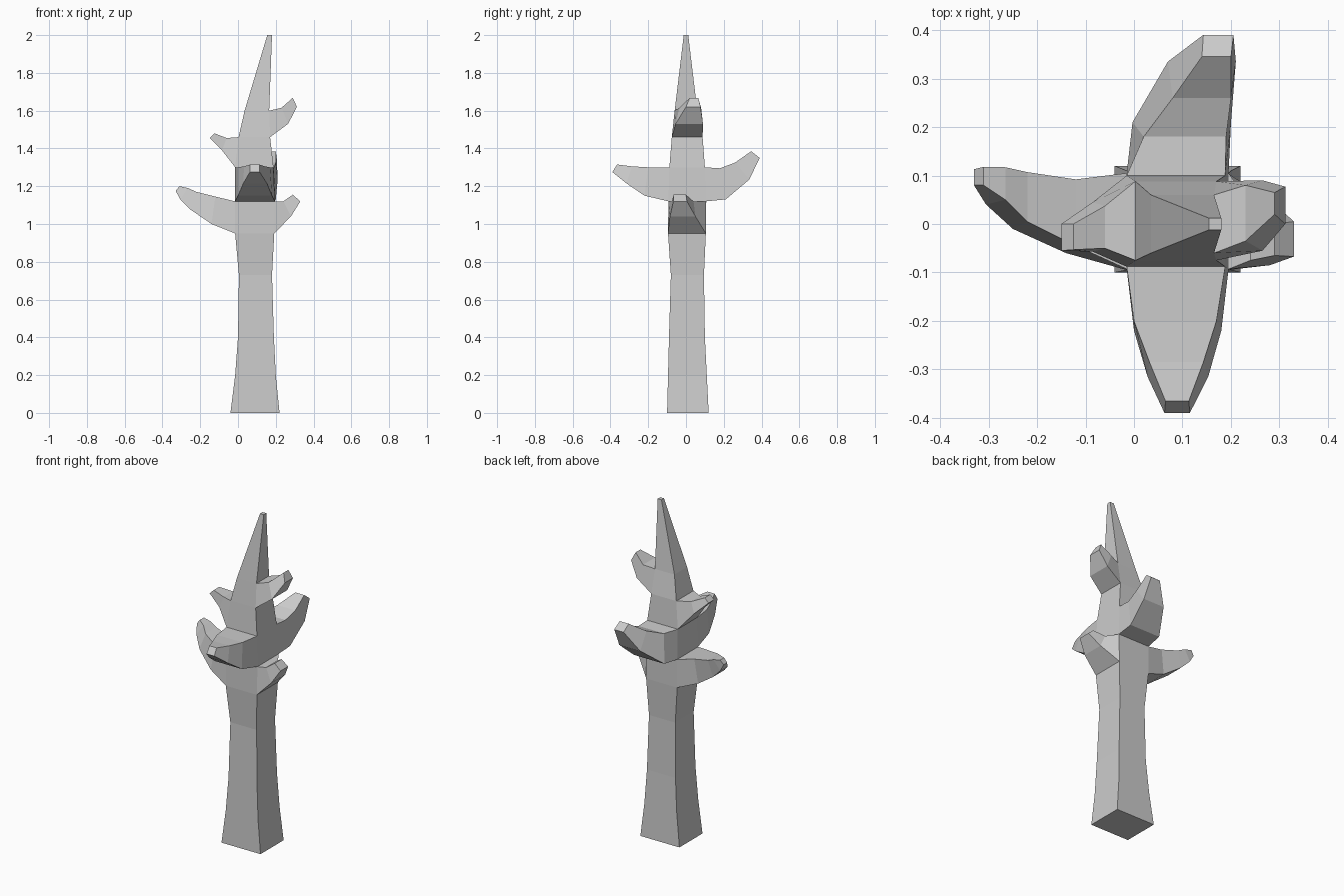
import bpy, bmesh

# Trunk rings: z, x range, y range
TRUNK = [
    (0.00, -0.04, 0.22, -0.10, 0.12),
    (0.20, -0.015, 0.20, -0.095, 0.11),
    (0.40, 0.00, 0.19, -0.09, 0.10),
    (0.73, 0.005, 0.18, -0.08, 0.095),
    (0.95, -0.015, 0.192, -0.095, 0.105),
    (1.12, -0.015, 0.195, -0.093, 0.105),
    (1.30, -0.015, 0.188, -0.088, 0.10),
    (1.46, 0.003, 0.17, -0.075, 0.088),
    (1.60, 0.035, 0.165, -0.06, 0.06),
    (2.00, 0.155, 0.18, -0.012, 0.012),
]
FRONT, RIGHT, BACK, LEFT = range(4)

# Branches: trunk segment, side, then stations of
# (bottom reach, bottom z, top reach, top z, bottom width range, top width range)
BRANCHES = [
    (4, LEFT, [(-0.14, 1.00, -0.12, 1.145, (-0.06, 0.085), (-0.045, 0.092)),
               (-0.25, 1.075, -0.22, 1.17, (-0.01, 0.10), (0.005, 0.107)),
               (-0.305, 1.13, -0.265, 1.19, (0.04, 0.11), (0.05, 0.117)),
               (-0.33, 1.175, -0.31, 1.20, (0.08, 0.113), (0.08, 0.118))]),
    (4, RIGHT, [(0.28, 1.04, 0.24, 1.12, (-0.085, 0.05), (-0.075, 0.04)),
                (0.33, 1.12, 0.29, 1.155, (-0.067, 0.005), (-0.065, 0.0))]),
    (5, FRONT, [(-0.22, 1.15, -0.20, 1.30, (0.0, 0.18), (0.0, 0.17)),
                (-0.315, 1.215, -0.285, 1.305, (0.028, 0.153), (0.032, 0.143)),
                (-0.39, 1.275, -0.365, 1.315, (0.063, 0.115), (0.065, 0.113))]),
    (5, BACK, [(0.21, 1.13, 0.18, 1.295, (-0.003, 0.20), (0.02, 0.19)),
               (0.335, 1.235, 0.26, 1.325, (0.07, 0.21), (0.08, 0.20)),
               (0.39, 1.35, 0.345, 1.385, (0.143, 0.205), (0.14, 0.20))]),
    (6, LEFT, [(-0.085, 1.39, -0.06, 1.455, (-0.057, 0.045), (-0.05, 0.037)),
               (-0.15, 1.455, -0.125, 1.48, (-0.055, 0.0), (-0.053, 0.0))]),
    (7, RIGHT, [(0.265, 1.53, 0.23, 1.615, (-0.055, 0.09), (-0.035, 0.08)),
                (0.312, 1.62, 0.29, 1.668, (0.0, 0.077), (0.02, 0.065))]),
]


def skin(bm, a, b):
    """Join two rings of four vertices with side faces."""
    for k in range(4):
        n = (k + 1) % 4
        bm.faces.new((a[k], a[n], b[n], b[k]))


bm = bmesh.new()

# Trunk, leaving openings where branches grow
rings = [[bm.verts.new((x, y, z)) for x, y in
          ((x0, y0), (x1, y0), (x1, y1), (x0, y1))]
         for z, x0, x1, y0, y1 in TRUNK]
openings = {(seg, side) for seg, side, _ in BRANCHES}
for i in range(len(rings) - 1):
    for k in range(4):
        if (i, k) not in openings:
            n = (k + 1) % 4
            bm.faces.new((rings[i][k], rings[i][n], rings[i + 1][n], rings[i + 1][k]))
bm.faces.new(rings[0][::-1])
bm.faces.new(rings[-1])

# Branches grown out of the openings
for seg, side, stations in BRANCHES:
    n = (side + 1) % 4
    ring = [rings[seg][side], rings[seg][n], rings[seg + 1][n], rings[seg + 1][side]]
    for bu, bz, tu, tz, bw, tw in stations:
        if side in (BACK, LEFT):
            bw, tw = bw[::-1], tw[::-1]
        pts = [(bu, bw[0], bz), (bu, bw[1], bz), (tu, tw[1], tz), (tu, tw[0], tz)]
        if side in (FRONT, BACK):
            pts = [(v, u, z) for u, v, z in pts]
        new = [bm.verts.new(p) for p in pts]
        skin(bm, ring, new)
        ring = new
    bm.faces.new(ring)

bmesh.ops.recalc_face_normals(bm, faces=bm.faces)
mesh = bpy.data.meshes.new("bare_tree")
bm.to_mesh(mesh)
bm.free()
bpy.context.collection.objects.link(bpy.data.objects.new("bare_tree", mesh))
